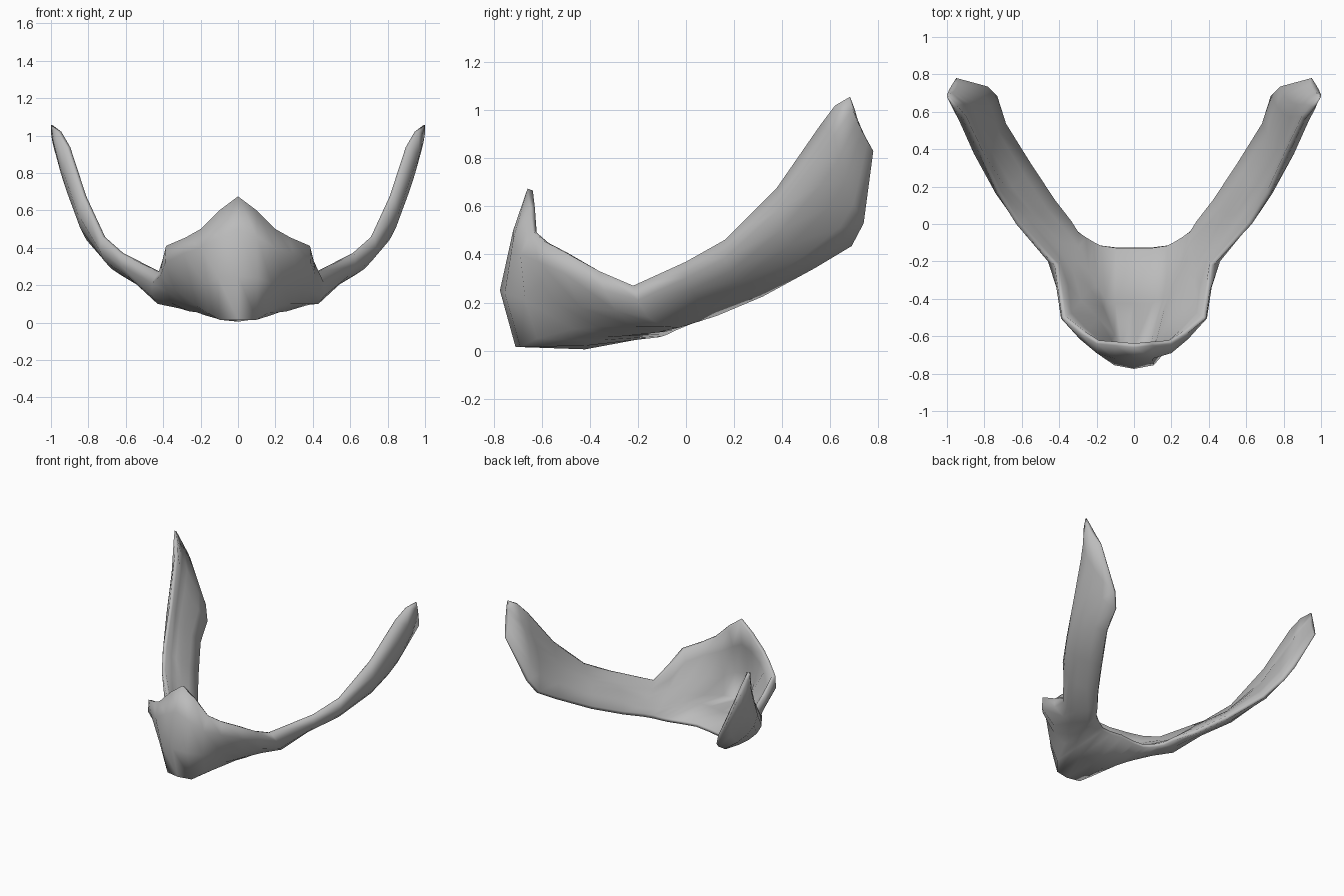
import bpy
import math
from mathutils import Vector

if "Cube" in bpy.data.objects:
    bpy.data.objects.remove(bpy.data.objects["Cube"])

# Cross-sections of the cupped body, from the middle out to the right;
# each runs from the upper rim, round the outside, to the rear lower rim
body = [
    [(0, -.66, .675), (0, -.72, .5), (0, -.775, .25), (0, -.71, .015), (0, -.42, .005), (0, -.125, .07)],
    [(.1, -.65, .60), (.1, -.72, .46), (.105, -.755, .24), (.1, -.69, .015), (.11, -.42, .02), (.1, -.125, .06)],
    [(.2, -.64, .50), (.2, -.69, .40), (.18, -.67, .21), (.16, -.62, .05), (.18, -.4, .04), (.18, -.115, .055)],
    [(.28, -.59, .455), (.29, -.615, .37), (.25, -.545, .2), (.22, -.47, .09), (.22, -.34, .055), (.22, -.095, .06)],
    [(.385, -.505, .41), (.39, -.505, .32), (.34, -.44, .18), (.28, -.37, .1), (.26, -.26, .06), (.26, -.07, .07)],
    [(.405, -.36, .33), (.415, -.34, .25), (.38, -.29, .165), (.35, -.22, .1), (.31, -.12, .075), (.3, -.04, .085)],
    [(.425, -.22, .27), (.46, -.2, .21), (.46, -.16, .14), (.43, -.1, .1), (.38, -.03, .095), (.34, .02, .11)],
]

# Horn: outer upper edge, inner lower edge, outward bulge
horn = [
    ((.63, 0, .37), (.43, .13, .145), .06),
    ((.73, .16, .46), (.56, .32, .225), .075),
    ((.83, .38, .68), (.70, .54, .345), .09),
    ((.915, .56, .94), (.75, .69, .435), .09),
    ((.965, .62, 1.02), (.80, .74, .53), .065),
    ((1.0, .68, 1.055), (.95, .78, .83), .015),
]


def horn_section(a, b, bulge, n=6):
    a, b = Vector(a), Vector(b)
    out = Vector((.72, -.5, -.48)).normalized()
    pts = []
    for i in range(n):
        t = i / (n - 1)
        s = t ** .8          # fuller towards the upper edge
        pts.append(tuple(a.lerp(b, t) + out * bulge * 4 * s * (1 - s)))
    return pts


right = body + [horn_section(*h) for h in horn]
left = [[(-x, y, z) for x, y, z in s] for s in reversed(right[1:])]
rows = left + right

# Continuous curved shell: left horn, body, right horn
n = 6
verts = [p for row in rows for p in row]
faces = [(i * n + j, i * n + j + 1, (i + 1) * n + j + 1, (i + 1) * n + j)
         for i in range(len(rows) - 1) for j in range(n - 1)]
mesh = bpy.data.meshes.new("horseshoe_bone")
mesh.from_pydata(verts, [], faces)
bone = bpy.data.objects.new("horseshoe_bone", mesh)
bpy.context.collection.objects.link(bone)

mat = bpy.data.materials.new("bone_grey")
mat.diffuse_color = (.5, .5, .5, 1)
mat.use_nodes = True
mat.node_tree.nodes["Principled BSDF"].inputs["Base Color"].default_value = mat.diffuse_color
mesh.materials.append(mat)

# Wall thickness: thin at the rims and horn tips, full in the middle
group = bone.vertex_groups.new(name="thickness")
profile = [.3, .8, 1, 1, .8, .3]
for r in range(len(rows)):
    tip = .4 if r in (0, len(rows) - 1) else 1
    for j in range(n):
        group.add([r * n + j], profile[j] * tip, 'REPLACE')
solid = bone.modifiers.new("wall", 'SOLIDIFY')
solid.thickness = .08
solid.offset = -1
solid.vertex_group = group.name

bpy.context.view_layer.objects.active = bone
bone.select_set(True)
bpy.ops.object.shade_smooth_by_angle(angle=math.radians(60))
